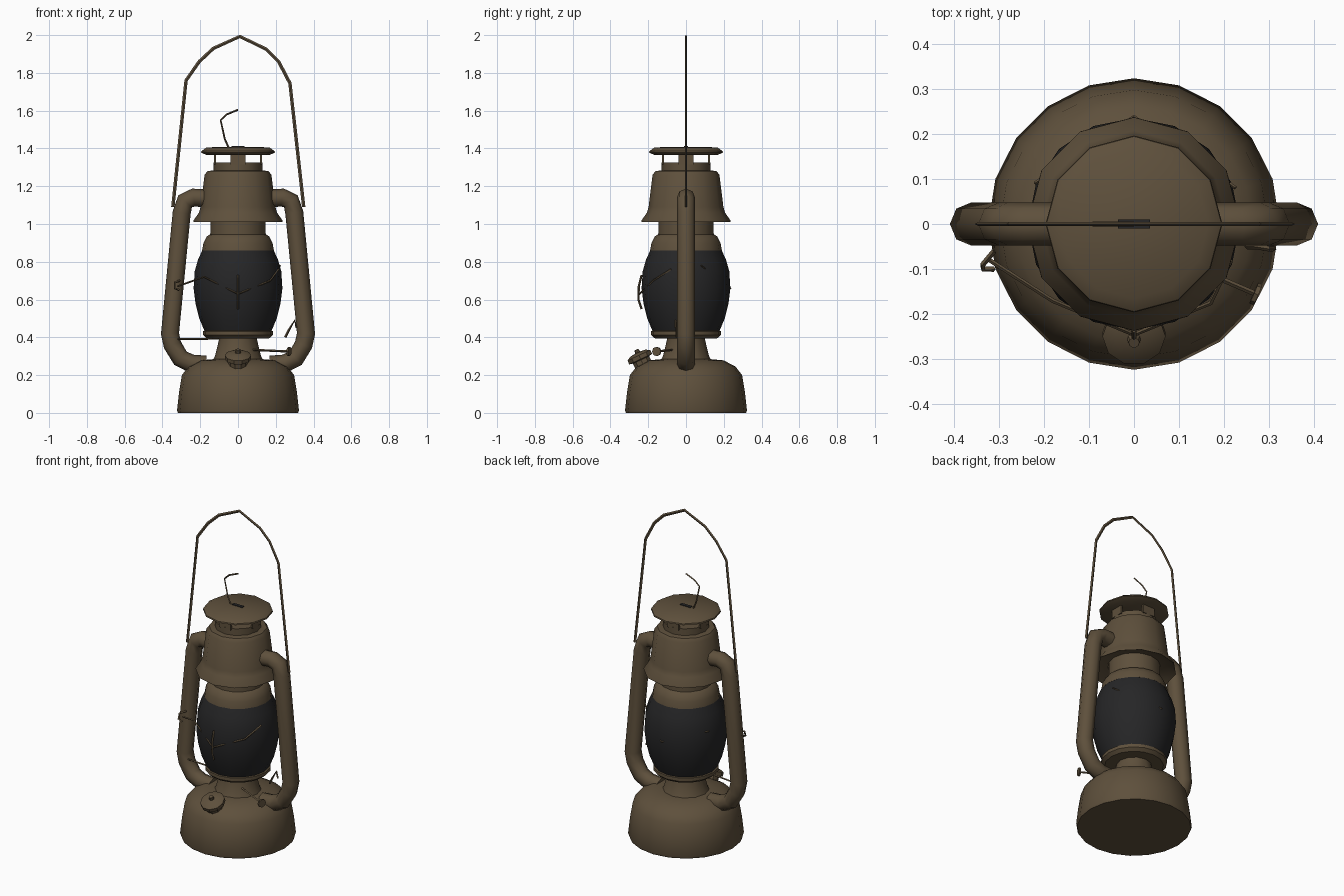
import bpy, bmesh, math
from mathutils import Vector

if "Cube" in bpy.data.objects:
    bpy.data.objects.remove(bpy.data.objects["Cube"])

def material(name, rgb):
    m = bpy.data.materials.new(name)
    m.diffuse_color = (*rgb, 1)
    m.use_nodes = True
    m.node_tree.nodes["Principled BSDF"].inputs["Base Color"].default_value = m.diffuse_color
    return m

BROWN = material("weathered_brown", (0.112, 0.080, 0.045))
BLACK = material("sooty_glass", (0.019, 0.019, 0.020))

def smooth(ob, angle):
    bpy.ops.object.select_all(action='DESELECT')
    ob.select_set(True)
    bpy.context.view_layer.objects.active = ob
    bpy.ops.object.shade_smooth_by_angle(angle=math.radians(angle))

def lathe(name, profile, sides, mat=BROWN, angle=35, turn=0.0):
    """Spin an (r, z) profile about z; r = 0 closes to a point."""
    bm = bmesh.new()
    rings = []
    for r, z in profile:
        if r == 0:
            rings.append([bm.verts.new((0, 0, z))] * sides)
        else:
            rings.append([bm.verts.new((r * math.cos(turn + 2 * math.pi * i / sides),
                                        r * math.sin(turn + 2 * math.pi * i / sides), z))
                          for i in range(sides)])
    for a, b in zip(rings, rings[1:]):
        for i in range(sides):
            j = (i + 1) % sides
            quad = list(dict.fromkeys((a[i], a[j], b[j], b[i])))
            if len(quad) > 2:
                bm.faces.new(quad)
    bmesh.ops.recalc_face_normals(bm, faces=bm.faces)
    me = bpy.data.meshes.new(name)
    bm.to_mesh(me)
    bm.free()
    me.materials.append(mat)
    ob = bpy.data.objects.new(name, me)
    bpy.context.collection.objects.link(ob)
    smooth(ob, angle)
    return ob

def tube(name, pts, radius, res=0, angle=50, flat=1.0):
    """Swept tube along points; flat squashes it in y."""
    cu = bpy.data.curves.new(name, 'CURVE')
    cu.dimensions = '3D'
    cu.bevel_depth, cu.bevel_resolution, cu.use_fill_caps = radius, res, True
    sp = cu.splines.new('POLY')
    sp.points.add(len(pts) - 1)
    for p, co in zip(sp.points, pts):
        p.co = (*co, 1)
    cu.materials.append(BROWN)
    ob = bpy.data.objects.new(name, cu)
    bpy.context.collection.objects.link(ob)
    bpy.ops.object.select_all(action='DESELECT')
    ob.select_set(True)
    bpy.context.view_layer.objects.active = ob
    bpy.ops.object.convert(target='MESH')
    ob = bpy.context.object
    for v in ob.data.vertices:
        v.co.y *= flat
    smooth(ob, angle)
    return ob

# Fuel tank base
lathe("fuel_tank", [(0, 0), (.318, 0), (.323, .012), (.312, .11), (.297, .2),
                    (.262, .245), (.2, .278), (.125, .285), (0, .285)], 20)
# Burner neck and glass seat
lathe("burner_neck", [(.135, .275), (.122, .30), (.10, .39), (.10, .41), (0, .41)], 12)
lathe("glass_seat", [(0, .395), (.165, .395), (.185, .412), (.185, .432), (.165, .44), (0, .44)], 16)
# Glass globe
lathe("glass_globe", [(0, .435), (.178, .435), (.205, .50), (.225, .58), (.235, .66),
                      (.229, .75), (.212, .81), (.186, .868), (0, .868)], 16, BLACK, 40)
# Collar above the glass
lathe("globe_collar", [(0, .86), (.19, .86), (.183, .90), (.165, .935), (.147, .945),
                       (.145, 1.05)], 16)
# Flared hood, hollow from below
lathe("hood", [(.146, 1.04), (.20, 1.03), (.237, 1.01), (.236, 1.018), (.207, 1.06),
               (.198, 1.09), (.177, 1.26), (.162, 1.28), (.12, 1.285)], 12)
# Chimney ring, vent posts and cap
lathe("chimney_ring", [(.13, 1.275), (.13, 1.325), (0, 1.325)], 12)
for i in range(4):
    a = math.pi / 2 * i
    bpy.ops.mesh.primitive_cube_add(size=1, location=(.122 * math.cos(a), .122 * math.sin(a), 1.345),
                                    rotation=(0, 0, a))
    post = bpy.context.object
    post.scale = (.012, .08, .06)
    post.name = "vent_post_%d" % (i + 1)
    post.data.materials.append(BROWN)
lathe("chimney_cap", [(0, 1.365), (.165, 1.365), (.196, 1.378), (.194, 1.386),
                      (.165, 1.406), (0, 1.408)], 12)
# Small slot tab on the cap
bpy.ops.mesh.primitive_cube_add(size=1, location=(0, 0, 1.409))
tab = bpy.context.object
tab.name, tab.scale = "cap_slot", (.07, .02, .006)
tab.data.materials.append(BLACK)

# Side air tubes
for side, s in (("left", -1), ("right", 1)):
    path = [(.16, 1.135), (.235, 1.14), (.28, 1.12), (.298, 1.06), (.36, .42), (.347, .36),
            (.305, .29), (.25, .262), (.17, .255)]
    tube("air_tube_" + side, [(s * x, 0, z) for x, z in path], .048, 2)

# Carrying handle
tube("carry_handle", [(-.345, 0, 1.09), (-.275, 0, 1.76), (-.205, 0, 1.86), (-.13, 0, 1.93),
                      (.01, 0, 1.993), (.15, 0, 1.925), (.215, 0, 1.86), (.275, 0, 1.745),
                      (.348, 0, 1.09)], .009, flat=.5)
# Loose lifting wire above the cap
tube("lifting_wire", [(-.05, 0, 1.405), (-.07, 0, 1.45), (-.092, 0, 1.55), (-.06, 0, 1.58),
                      (0, 0, 1.605)], .005)

# Filler cap, tilted forward
cap = lathe("filler_cap", [(0, -.07), (.05, -.07), (.05, -.005), (.07, 0), (.07, .022),
                           (.045, .035), (.015, .038), (.012, .055), (0, .055)], 10)
cap.rotation_euler = (math.radians(25), 0, 0)
cap.location = (0, -.24, .285)

# Wick adjuster shaft with a small wheel
tube("wick_shaft", [(.05, -.06, .335), (.27, -.155, .325)], .006)
wheel = lathe("wick_wheel", [(0, -.005), (.025, -.005), (.025, .005), (0, .005)], 8)
wheel.rotation_euler = Vector((.22, -.095, -.01)).to_track_quat('Z', 'Y').to_euler()
wheel.location = (.27, -.155, .325)

# Lift lever and guard wires
tube("lift_lever", [(.25, -.05, .40), (.27, -.05, .44), (.30, -.055, .49), (.31, -.055, .45)], .006)
tube("seat_wire", [(-.32, -.03, .39), (-.1, -.05, .393)], .005)
tube("guard_wire_front", [(-.32, -.08, .67), (-.18, -.17, .72), (0, -.245, .63),
                          (.17, -.175, .70), (.215, -.08, .76)], .005)
tube("guard_wire_loop", [(0, -.235, .55), (0, -.252, .60), (0, -.25, .67), (0, -.235, .73)], .006)
tube("guard_wire_back", [(-.22, .09, .73), (0, .238, .66), (.225, .08, .78)], .004)
tube("side_hook", [(-.31, -.06, .70), (-.335, -.09, .69), (-.335, -.1, .66), (-.31, -.1, .65)], .006)
